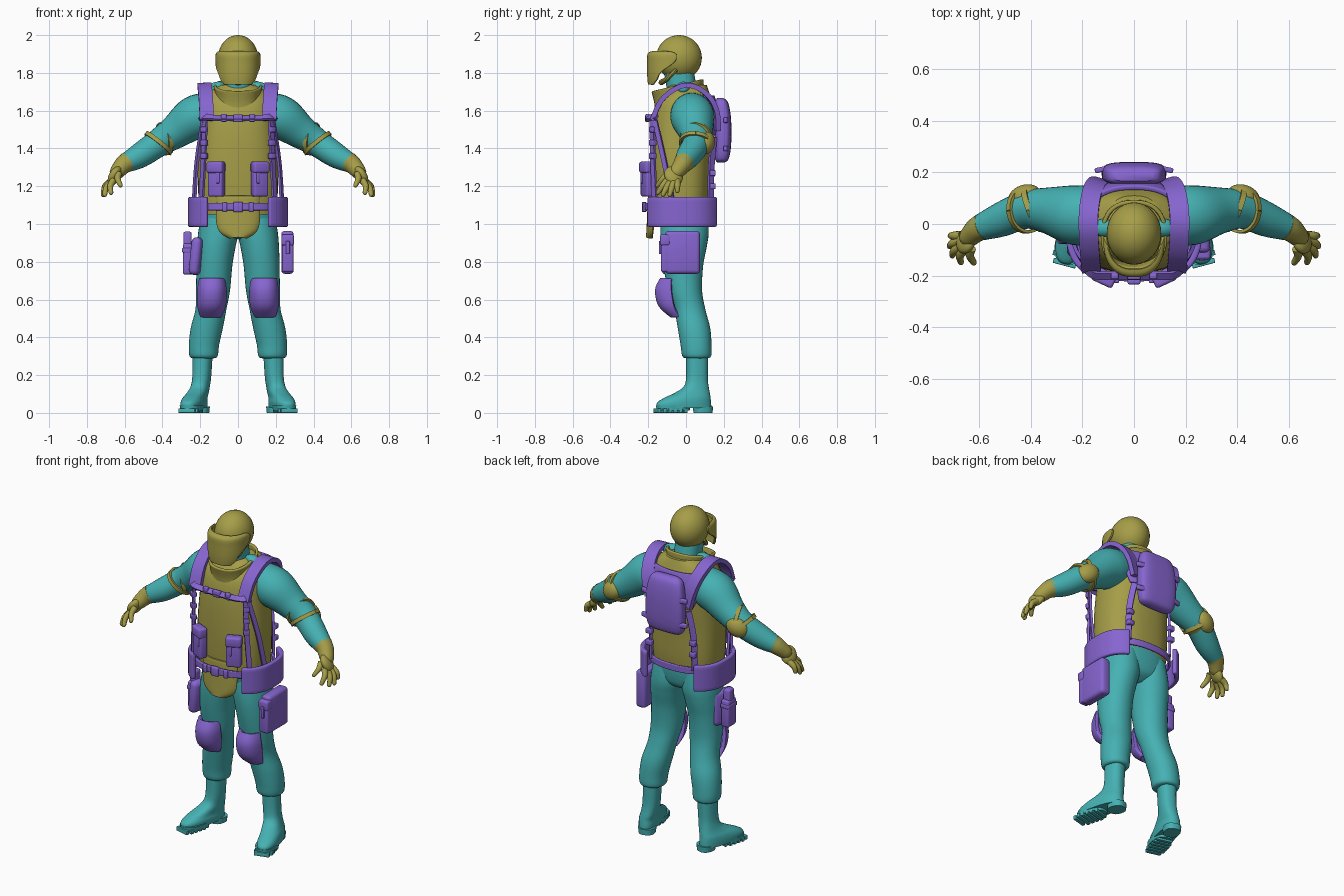
import bpy, bmesh, math
from mathutils import Vector, Matrix

if "Cube" in bpy.data.objects:
    bpy.data.objects.remove(bpy.data.objects["Cube"], do_unlink=True)


def material(name, rgb):
    mat = bpy.data.materials.new(name)
    mat.use_nodes = True
    mat.diffuse_color = (*rgb, 1)
    mat.node_tree.nodes["Principled BSDF"].inputs["Base Color"].default_value = (*rgb, 1)
    return mat


TEAL = material("teal cloth", (.06, .44, .45))
OLIVE = material("olive armour", (.38, .34, .065))
PURPLE = material("purple webbing", (.24, .13, .63))


def finish(name, bm, mat, mirror=False, thick=0):
    bmesh.ops.recalc_face_normals(bm, faces=bm.faces)
    mesh = bpy.data.meshes.new(name)
    bm.to_mesh(mesh)
    bm.free()
    mesh.materials.append(mat)
    mesh.polygons.foreach_set("use_smooth", [True] * len(mesh.polygons))
    mesh.set_sharp_from_angle(angle=math.radians(40))
    obj = bpy.data.objects.new(name, mesh)
    bpy.context.scene.collection.objects.link(obj)
    if thick:
        solid = obj.modifiers.new("thickness", "SOLIDIFY")
        solid.thickness, solid.offset = thick, 0
        bevel = obj.modifiers.new("soft edge", "BEVEL")
        bevel.width, bevel.segments = thick * .3, 2
        bevel.limit_method, bevel.angle_limit = "ANGLE", math.radians(50)
    if mirror:
        obj.modifiers.new("mirror", "MIRROR")
    return obj


def smooth_path(rows, steps=5):
    """Catmull-Rom resampling of tuples of any length."""
    out, last = [], len(rows) - 1
    for i in range(last):
        quad = [rows[max(0, min(last, i + k))] for k in (-1, 0, 1, 2)]
        for s in range(steps):
            t = s / steps
            out.append([b + .5 * t * (c - a + t * (2*a - 5*b + 4*c - d + t * (3*(b - c) + d - a)))
                        for a, b, c, d in zip(*quad)])
    return out + [list(rows[-1])]


def bridge(rings, closed=True, caps=True):
    bm = bmesh.new()
    loops = [[bm.verts.new(p) for p in ring] for ring in rings]
    n = len(loops[0])
    for low, high in zip(loops, loops[1:]):
        for i in range(n if closed else n - 1):
            j = (i + 1) % n
            bm.faces.new((low[i], low[j], high[j], high[i]))
    if closed and caps:
        bm.faces.new(loops[0])
        bm.faces.new(loops[-1])
    return bm


def skin(name, rows, mat, mirror=False, thick=0, face=0, turn=0, tilt=0, power=2.4, caps=True):
    """Loft of level rings (x, y, z, rx, ry[, half arc]); a half arc makes an open panel."""
    rings, seg = [], 36
    for x, y, z, rx, ry, *half in smooth_path(rows):
        ring = []
        for i in range(seg):
            a = face - half[0] + 2 * half[0] * i / (seg - 1) if half else 360 * i / seg
            s, c = math.sin(math.radians(a)), -math.cos(math.radians(a))
            p = Vector([r * math.copysign(abs(v) ** (2 / power), v) for v, r in ((s, rx), (c, ry))] + [0])
            p.rotate(Matrix.Rotation(math.radians(turn), 3, "Z"))
            ring.append((x + p.x, y + p.y, z + tilt * p.y))
        rings.append(ring)
    return finish(name, bridge(rings, not half, caps), mat, mirror, thick)


def tube(name, points, mat, mirror=False, seg=20):
    """Round limb through (x, y, z, radius) with a domed tip."""
    path = smooth_path(points)
    tip = (Vector(path[-1][:3]) - Vector(path[-2][:3])).normalized()
    x, y, z, r = path[-1]
    for along, shrink in ((.5, .85), (.85, .5), (1, .1)):
        path.append([*(Vector((x, y, z)) + tip * r * along), r * shrink])
    rings = []
    for i, (x, y, z, r) in enumerate(path):
        d = Vector(path[min(i + 1, len(path) - 1)][:3]) - Vector(path[max(i - 1, 0)][:3])
        u = d.cross(Vector((.1, 1, .2))).normalized()
        w = d.cross(u).normalized()
        rings.append([Vector((x, y, z)) + r * (u * math.cos(t) + w * math.sin(t))
                      for t in (math.tau * k / seg for k in range(seg))])
    return finish(name, bridge(rings), mat, mirror)


def strap(name, points, width, thick=.014, centre=(0, 0, 1.3), mat=PURPLE, mirror=True):
    """Flat webbing whose face points away from the centre."""
    path = [Vector(p) for p in smooth_path(points)]
    rings = []
    for i, p in enumerate(path):
        d = (path[min(i + 1, len(path) - 1)] - path[max(i - 1, 0)]).normalized()
        side = d.cross(p - Vector(centre)).normalized()
        up = side.cross(d)
        rings.append([p + side * width / 2 * a + up * thick / 2 * b
                      for a, b in ((-1, -1), (1, -1), (1, 1), (-1, 1))])
    return finish(name, bridge(rings), mat, mirror)


def place(bm, centre, turn):
    for axis, deg in zip("XYZ", turn):
        bmesh.ops.rotate(bm, matrix=Matrix.Rotation(math.radians(deg), 3, axis), verts=bm.verts)
    bmesh.ops.translate(bm, vec=centre, verts=bm.verts)


def block(name, centre, size, mat=PURPLE, mirror=True, soft=.012, turn=(0, 0, 0)):
    bm = bmesh.new()
    bmesh.ops.create_cube(bm, size=1)
    bmesh.ops.scale(bm, vec=size, verts=bm.verts)
    bmesh.ops.bevel(bm, geom=bm.edges[:], offset=soft, segments=3, profile=.5, affect="EDGES")
    place(bm, centre, turn)
    return finish(name, bm, mat, mirror)


def ball(name, centre, radii, mat, mirror=False, turn=(0, 0, 0)):
    bm = bmesh.new()
    bmesh.ops.create_uvsphere(bm, u_segments=32, v_segments=20, radius=1)
    bmesh.ops.scale(bm, vec=radii, verts=bm.verts)
    place(bm, centre, turn)
    return finish(name, bm, mat, mirror)


# Head, helmet and neck
ball("helmet", (0, -.037, 1.88), (.106, .121, .12), OLIVE)
skin("visor", [(0, -.06, 1.91, .1, .115, 80), (0, -.06, 1.898, .112, .138, 92), (0, -.06, 1.85, .113, .14, 88),
               (0, -.06, 1.8, .112, .14, 62), (0, -.06, 1.765, .108, .138, 52),
               (0, -.06, 1.738, .1, .135, 38)], OLIVE, thick=.012)
skin("neck", [(0, -.01, 1.6, .09, .09), (0, -.02, 1.7, .075, .08), (0, -.04, 1.82, .075, .08)], TEAL)
ball("trapezius", (.115, -.015, 1.722), (.05, .035, .03), TEAL, True, (0, 15, 0))
tube("chin_strap", [(.085, -.05, 1.82, .011), (.065, -.1, 1.77, .013), (0, -.13, 1.75, .016)], OLIVE, True, 8)
skin("collar", [(0, -.02, 1.6, .14, .135), (0, -.035, 1.67, .115, .125), (0, -.045, 1.735, .122, .13)],
     OLIVE, thick=.016, tilt=.24, caps=False)

# Torso armour
skin("vest", [(0, -.03, 1.05, .2, .145), (0, -.03, 1.15, .21, .155), (0, -.03, 1.32, .212, .16),
              (0, -.02, 1.5, .2, .165), (0, -.01, 1.62, .19, .155), (0, 0, 1.69, .165, .125),
              (0, .01, 1.735, .1, .1)], OLIVE, power=2.5)
skin("groin_flap", [(0, -.145, 1.15, .118, .05, 70), (0, -.15, 1.02, .118, .05, 70),
                    (0, -.153, .96, .098, .05, 70), (0, -.155, .928, .045, .05, 70)], OLIVE, thick=.014)

# Trousers and boots
skin("pelvis", [(0, -.01, .92, .05, .06), (0, -.01, .955, .15, .11), (0, -.015, 1.02, .2, .132),
                (0, -.02, 1.1, .2, .14)], TEAL)
skin("trouser_legs", [(.1, -.01, 1.07, .09, .12), (.104, -.008, .96, .106, .128), (.115, -.012, .88, .102, .122),
                      (.125, -.015, .78, .095, .106), (.132, -.005, .65, .09, .09),
                      (.143, .02, .55, .082, .082), (.165, .042, .45, .085, .086), (.18, .053, .36, .08, .082),
                      (.182, .057, .3, .074, .076), (.182, .057, .288, .05, .05)], TEAL, True, power=2.1)
skin("boots", [(.233, -.01, .025, .057, .148), (.232, -.01, .055, .059, .146), (.226, .01, .082, .055, .122),
               (.212, .035, .108, .051, .092), (.2, .054, .14, .048, .066), (.192, .058, .19, .048, .057),
               (.187, .058, .31, .051, .058)], TEAL, True, turn=15)
skin("boot_heels", [(.2, .09, 0, .046, .05), (.2, .09, .035, .05, .052)], TEAL, True, turn=15)
for k in range(6):
    lug = k * .028
    block("boot_tread_%d" % k, (.232 + lug * .27, -.012 - lug, .012), (.09 if k in (0, 5) else .108, .02, .024),
          TEAL, soft=.003, turn=(0, 0, 15))
skin("boot_soles", [(.245, -.068, .012, .055, .088), (.245, -.068, .04, .059, .092)], TEAL, True, turn=15)
skin("knee_pads", [(.138, -.025, .71, .062, .1, 65), (.138, -.03, .65, .07, .122, 72),
                   (.14, -.02, .57, .068, .114, 72), (.143, 0, .512, .05, .07, 65)],
     PURPLE, True, thick=.024)

# Sleeves, elbow pads and gloves
tube("sleeves", [(.14, .03, 1.59, .108), (.23, .035, 1.562, .116), (.33, .052, 1.49, .091),
                 (.42, .055, 1.43, .074), (.52, .015, 1.362, .066), (.6, -.015, 1.32, .05)], TEAL, True, 28)
ball("elbow_pads", (.425, .107, 1.43), (.068, .045, .056), OLIVE, True, (0, 33, -18))
for label, spot, lean in (("upper", (.39, .055, 1.452), (.95, -.4, -.2)), ("lower", (.42, .052, 1.428), (.6, -.1, -.75))):
    d = Vector(lean).normalized()
    u = d.cross(Vector((0, 1, 0))).normalized()
    w = d.cross(u)
    loop = [Vector(spot) + .083 * (u * math.cos(a) + w * math.sin(a))
            for a in (math.tau * k / 12 for k in range(13))]
    strap(label + "_elbow_straps", loop, .022, .012, spot, OLIVE)
tube("glove_cuffs", [(.585, -.01, 1.328, .054), (.61, -.022, 1.31, .048), (.64, -.05, 1.275, .04)], OLIVE, True)
ball("palms", (.652, -.066, 1.255), (.028, .05, .056), OLIVE, True, (12, -30, 20))
for label, base, tip in (("thumb", (.632, -.095, 1.265), (.622, -.15, 1.205)),
                         ("index", (.66, -.1, 1.23), (.672, -.148, 1.165)),
                         ("middle", (.67, -.085, 1.22), (.705, -.122, 1.155)),
                         ("ring", (.675, -.065, 1.22), (.715, -.086, 1.155)),
                         ("little", (.672, -.045, 1.225), (.712, -.046, 1.175))):
    knuckle = (Vector(base) + Vector(tip)) / 2 + Vector((.01, 0, .004))
    tube(label + "_fingers", [(*base, .019), (*knuckle, .016), (*tip, .012)], OLIVE, True, 10)

# Harness
strap("shoulder_straps", [(.165, -.178, 1.55), (.17, -.13, 1.655), (.176, -.04, 1.725), (.176, .04, 1.73),
                          (.165, .115, 1.68), (.145, .155, 1.6), (.12, .162, 1.5)], .075, .026, (.17, 0, 1.5))
skin("back_yoke", [(0, -.01, 1.47, .2, .168, 38), (0, 0, 1.55, .203, .164, 50), (0, 0, 1.63, .2, .155, 54),
                   (0, 0, 1.68, .185, .14, 54)], PURPLE, thick=.02, face=180)
strap("chest_strap", [(.2, -.155, 1.565), (.16, -.195, 1.565), (.1, -.2, 1.56), (0, -.2, 1.56)], .032)
block("chest_buckle", (0, -.205, 1.56), (.05, .022, .04), mirror=False, soft=.006)
block("chest_strap_clips", (.075, -.203, 1.562), (.03, .022, .042), soft=.006)
strap("front_straps", [(.175, -.178, 1.55), (.182, -.175, 1.35), (.195, -.165, 1.12)], .028)
strap("side_straps", [(.185, -.165, 1.55), (.218, -.115, 1.33), (.232, -.075, 1.13)], .026)
strap("rear_straps", [(.12, .148, 1.46), (.145, .134, 1.3), (.15, .13, 1.1)], .034)
for k, height in enumerate((1.5, 1.43, 1.36)):
    block("front_strap_buckle_%d" % k, (.18, -.176, height), (.036, .03, .03), soft=.005, turn=(0, 0, 35))
for k, height in enumerate((1.2, 1.27)):
    block("rear_strap_buckle_%d" % k, (.147, .142, height), (.04, .03, .03), soft=.005)

# Belt and hip pads
skin("belt", [(0, -.033, 1.072, .222, .184), (0, -.033, 1.112, .222, .184)], PURPLE, thick=.014, caps=False)
skin("hip_pads", [(0, -.02, .985, .252, .202, 56), (0, -.02, 1.143, .252, .202, 56)],
     PURPLE, True, thick=.026, face=90, power=2.6)
block("belt_buckle", (0, -.222, 1.09), (.05, .024, .055), mirror=False, soft=.007)
block("belt_clips", (.07, -.218, 1.09), (.025, .022, .05), soft=.006)

# Chest pouches
block("chest_pouches", (.115, -.203, 1.235), (.085, .05, .18), turn=(0, 0, 25))
block("pouch_flaps", (.117, -.207, 1.3), (.092, .056, .06), turn=(0, 0, 25))
block("pouch_tabs", (.106, -.23, 1.25), (.022, .016, .07), soft=.005, turn=(0, 0, 25))

# Backpack with side clips
skin("backpack", [(0, .185, 1.325, .08, .018), (0, .19, 1.345, .112, .036), (0, .195, 1.42, .125, .044),
                  (0, .195, 1.55, .122, .044), (0, .188, 1.64, .105, .036), (0, .182, 1.667, .075, .016)],
     PURPLE, power=3.4)
for k, height in enumerate((1.4, 1.55)):
    block("backpack_clip_%d" % k, (.125, .212, height), (.055, .02, .028), soft=.006, turn=(0, 0, -12))

# Left thigh pouches
block("thigh_pack", (.262, -.018, .85), (.066, .185, .228), mirror=False, soft=.02)
block("thigh_pocket", (.264, -.108, .84), (.06, .05, .19), mirror=False)
block("thigh_pocket_flap", (.264, -.11, .915), (.066, .056, .06), mirror=False)
block("thigh_pocket_tab", (.264, -.138, .875), (.02, .012, .07), mirror=False, soft=.004)

# Right thigh holster and radio
block("holster", (-.212, -.05, .83), (.058, .165, .2), mirror=False, soft=.027, turn=(0, 6, -14))
block("radio_pouch", (-.265, -.035, .815), (.054, .08, .165), mirror=False)
block("radio", (-.267, -.035, .9), (.044, .055, .12), mirror=False)
block("radio_band", (-.266, -.035, .86), (.06, .086, .025), mirror=False, soft=.006)
